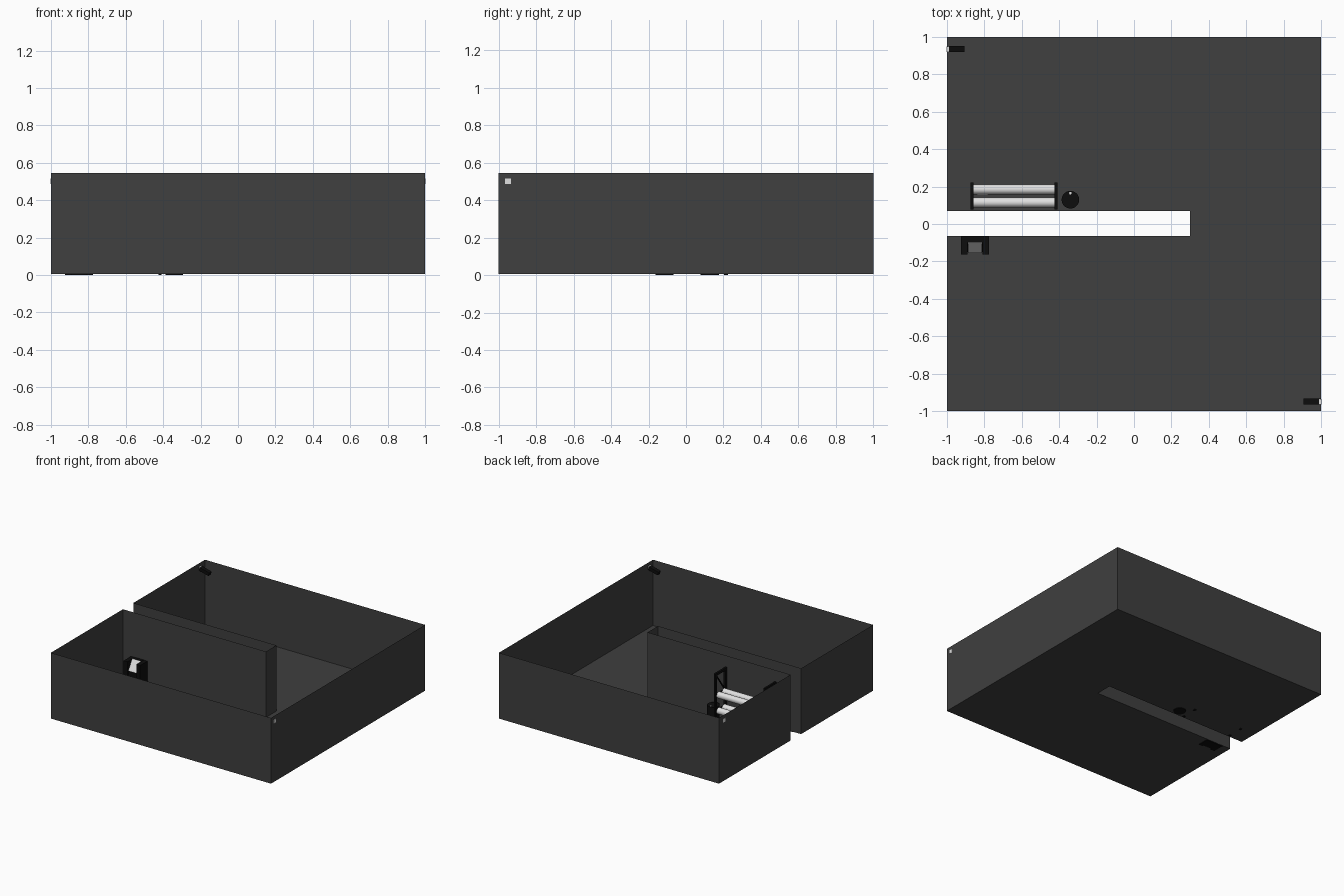
import bpy, bmesh, math
from mathutils import Vector

if "Cube" in bpy.data.objects:
    bpy.data.objects.remove(bpy.data.objects["Cube"])


def mat(name, v):
    m = bpy.data.materials.new(name)
    m.diffuse_color = (v, v, v, 1)
    m.use_nodes = True
    m.node_tree.nodes["Principled BSDF"].inputs["Base Color"].default_value = m.diffuse_color
    return m


CHARCOAL = mat("charcoal", 0.05)
BLACK = mat("black", 0.004)
WHITE = mat("off_white", 0.75)


def finish(name, bm, material, recalc=True):
    if recalc:
        bmesh.ops.recalc_face_normals(bm, faces=bm.faces)
    me = bpy.data.meshes.new(name)
    bm.to_mesh(me)
    bm.free()
    me.materials.append(material)
    ob = bpy.data.objects.new(name, me)
    bpy.context.collection.objects.link(ob)
    return ob


def box(name, x, y, z, material):
    """Box from (min, max) pairs."""
    bm = bmesh.new()
    bmesh.ops.create_cube(bm, size=1)
    for v in bm.verts:
        for i, (a, b) in enumerate((x, y, z)):
            v.co[i] = (a + b) / 2 + v.co[i] * (b - a)
    return finish(name, bm, material)


def rod(name, a, b, r, material, sides=24):
    """Capped cylinder between two points."""
    a, b = Vector(a), Vector(b)
    bm = bmesh.new()
    bmesh.ops.create_cone(bm, cap_ends=True, segments=sides,
                          radius1=r, radius2=r, depth=(b - a).length)
    ob = finish(name, bm, material)
    ob.location = (a + b) / 2
    ob.rotation_euler = (b - a).to_track_quat('Z', 'Y').to_euler()
    bpy.context.view_layer.objects.active = ob
    ob.select_set(True)
    bpy.ops.object.shade_smooth_by_angle(angle=math.radians(40))
    ob.select_set(False)
    return ob


def prism(name, profile, x, material):
    """Extrude a (y, z) profile along x."""
    bm = bmesh.new()
    f = bm.faces.new([bm.verts.new((x[0], p, q)) for p, q in profile])
    r = bmesh.ops.extrude_face_region(bm, geom=[f])
    for v in r["geom"]:
        if isinstance(v, bmesh.types.BMVert):
            v.co.x = x[1]
    return finish(name, bm, material)


# Open-topped room shell with a slot cut in from the left
FLOOR, TOP = 0.005, 0.545
outline = [(-1, -1), (1, -1), (1, 1), (-1, 1), (-1, 0.07),
           (0.3, 0.07), (0.3, -0.065), (-1, -0.065)]
bm = bmesh.new()
low = [bm.verts.new((x, y, FLOOR)) for x, y in outline]
high = [bm.verts.new((x, y, TOP)) for x, y in outline]
bm.faces.new(low)
for i in range(len(outline)):
    j = (i + 1) % len(outline)
    bm.faces.new((low[i], low[j], high[j], high[i]))
finish("room_shell", bm, CHARCOAL)

# Rack end frames: posts, rails and a diagonal brace
Y0, Y1 = 0.087, 0.213
for side, x in (("left", -0.867), ("right", -0.418)):
    xs = (x - 0.008, x + 0.008)
    for n, y in (("front", Y0), ("back", Y1)):
        box(f"rack_post_{side}_{n}", xs, (y - 0.01, y + 0.01), (0, 0.455), BLACK)
    for k, z in enumerate((0.14, 0.27, 0.445)):
        box(f"rack_rail_{side}_{k}", xs, (Y0, Y1), (z - 0.01, z + 0.01), BLACK)
    rod(f"rack_brace_{side}", (x, Y0, 0.27), (x, Y1, 0.445), 0.006, BLACK, 8)

# Two tiers of rolls on the rack
for k, z in enumerate((0.14, 0.27)):
    for n, y in (("front", 0.115), ("back", 0.185)):
        rod(f"roll_{k}_{n}", (-0.86, y, z), (-0.425, y, z), 0.026, WHITE)
box("rack_tag", (-0.84, -0.78), (0.152, 0.158), (0.26, 0.275), WHITE)

# Round bin beside the rack
rod("bin", (-0.34, 0.13, 0), (-0.34, 0.13, 0.145), 0.047, BLACK, 32)
rod("bin_button", (-0.34, 0.165, 0.145), (-0.34, 0.165, 0.149), 0.007, WHITE, 12)

# Console: two side cheeks, a body with sloping front and a pale panel
for side, x in (("left", (-0.925, -0.89)), ("right", (-0.81, -0.775))):
    box(f"console_side_{side}", x, (-0.162, -0.068), (0, 0.18), BLACK)
prism("console_body", [(-0.068, 0), (-0.15, 0), (-0.15, 0.1),
                       (-0.1, 0.182), (-0.068, 0.182)], (-0.89, -0.81), BLACK)
prism("console_panel", [(-0.154, 0.104), (-0.104, 0.186), (-0.1, 0.182),
                        (-0.15, 0.1)], (-0.888, -0.812), WHITE)

# Corner cameras tilted down from the wall, with a mount plate outside
for side, s, y in (("left", -1, 0.935), ("right", 1, -0.95)):
    cam = box(f"camera_{side}", (-0.045, 0.045), (-0.016, 0.016), (-0.014, 0.014), BLACK)
    cam.location = (s * 0.953, y, 0.49)
    cam.rotation_euler.y = -s * math.radians(15)
    box(f"camera_mount_{side}", sorted((s * 0.99, s * 1.002)),
        (y - 0.015, y + 0.015), (0.486, 0.516), WHITE)
